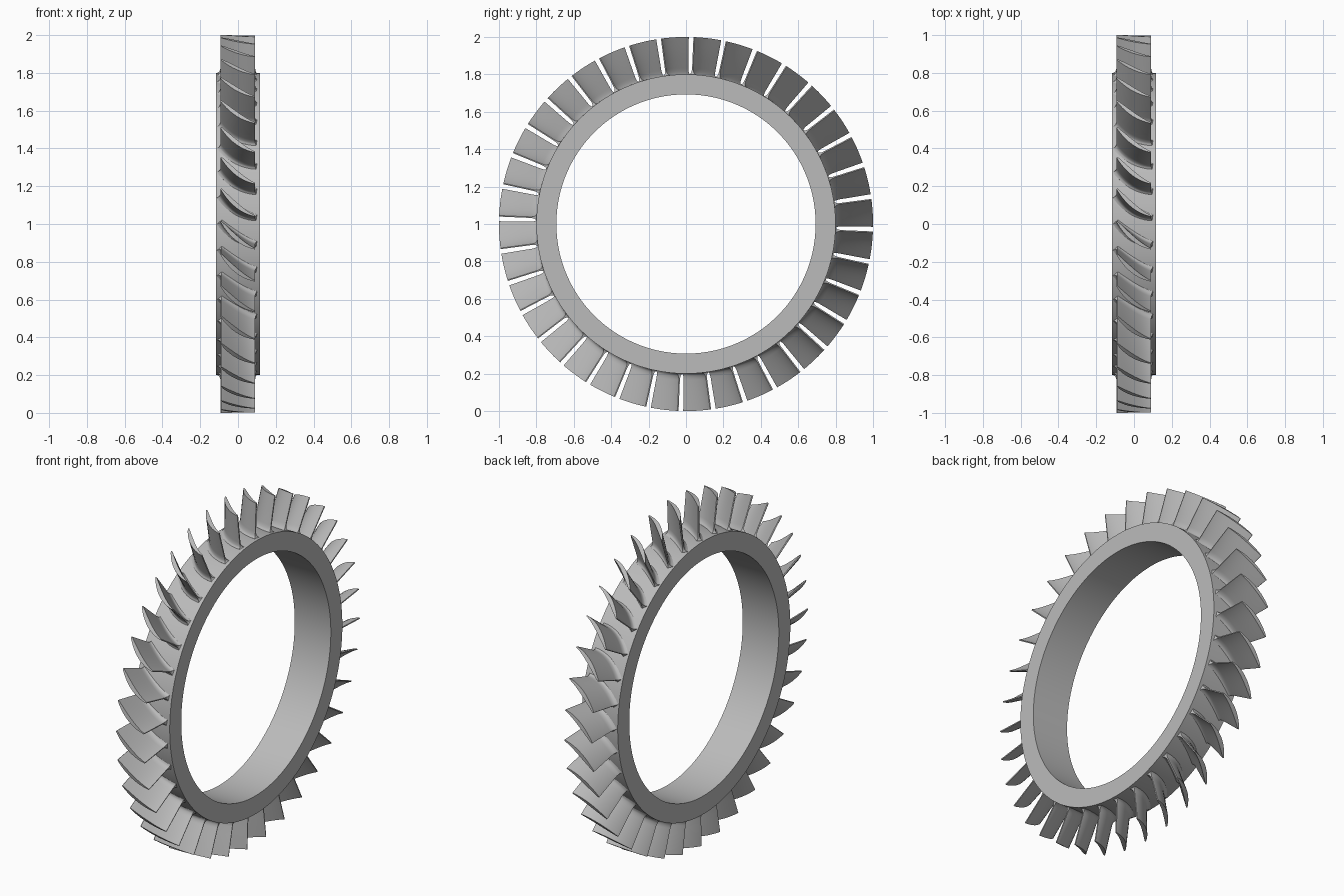
import bpy, bmesh, math
from mathutils import Matrix

if "Cube" in bpy.data.objects:
    bpy.data.objects.remove(bpy.data.objects["Cube"])

BLADES = 36
HUB_R, BORE_R, TIP_R = 0.80, 0.693, 1.0
HALF_W = 0.117

metal = bpy.data.materials.new("grey metal")
metal.use_nodes = True
grey = (0.5, 0.5, 0.5, 1)
metal.diffuse_color = grey
metal.node_tree.nodes["Principled BSDF"].inputs["Base Color"].default_value = grey


def finish(bm, name):
    """Turn a bmesh into a smooth mesh with sharp corners kept."""
    bmesh.ops.recalc_face_normals(bm, faces=bm.faces)
    mesh = bpy.data.meshes.new(name)
    bm.to_mesh(mesh)
    bm.free()
    mesh.materials.append(metal)
    mesh.shade_smooth()
    mesh.set_sharp_from_angle(angle=math.radians(35))
    return mesh


def place(mesh, name, angle=0):
    obj = bpy.data.objects.new(name, mesh)
    obj.location.z = TIP_R
    obj.rotation_euler.x = angle
    bpy.context.collection.objects.link(obj)


def bridge(bm, a, b):
    for i in range(len(a)):
        j = (i + 1) % len(a)
        bm.faces.new((a[i], a[j], b[j], b[i]))


# Hub ring: a rectangular section spun around the x axis
bm = bmesh.new()
section = [(-HALF_W, BORE_R), (HALF_W, BORE_R), (HALF_W, HUB_R), (-HALF_W, HUB_R)]
STEPS = 180
loops = []
for s in range(STEPS):
    turn = Matrix.Rotation(2 * math.pi * s / STEPS, 3, 'X')
    loops.append([bm.verts.new(turn @ Matrix.Identity(3).col[0] * x
                               + turn.col[2] * r) for x, r in section])
for s in range(STEPS):
    bridge(bm, loops[s], loops[(s + 1) % STEPS])
place(finish(bm, "hub_ring"), "hub_ring")


# Blade: a cambered aerofoil lofted outwards, with a flared root fillet
def aerofoil(r, flare, n=14):
    """Closed outline of (x, tangential offset) at radius r."""
    lead, trail = 0.013 * r, -0.132 * r
    upper, lower = [], []
    for i in range(n + 1):
        u = (1 - math.cos(math.pi * i / n)) / 2
        x = -0.09 + 0.18 * u
        sag = 0.022 * 4 * u * (1 - u)
        t = lead + (trail - lead) * u - sag
        slope = ((trail - lead) - 0.088 * (1 - 2 * u)) / 0.18
        size = math.hypot(1, slope)
        nx, nt = -slope / size, 1 / size
        half = 0.003 + 0.009 * math.sin(math.pi * u ** 0.8) + flare
        ends = flare * (2 * u - 1) * 0.6
        upper.append((x + nx * half + ends, t + nt * half))
        lower.append((x - nx * half + ends, t - nt * half))
    return upper + lower[::-1]


bm = bmesh.new()
fillet = 0.035
levels = [HUB_R - 0.01] + [HUB_R + fillet * k / 6 for k in range(7)]
levels += [0.88, 0.92, 0.96, TIP_R]
previous = None
for r in levels:
    rise = min(max((r - HUB_R) / fillet, 0), 1)
    flare = 0.014 * (1 - math.sqrt(1 - (1 - rise) ** 2))
    loop = []
    for x, t in aerofoil(r, flare):
        x = max(-0.112, min(0.112, x))
        loop.append(bm.verts.new((x, -r * math.cos(t / r), r * math.sin(t / r))))
    if previous:
        bridge(bm, previous, loop)
    previous = loop
# Tip cap as quads across the thickness, so it follows the outer cylinder
count = len(previous)
for i in range(count // 2 - 1):
    bm.faces.new((previous[i], previous[i + 1],
                  previous[count - 2 - i], previous[count - 1 - i]))
blade_mesh = finish(bm, "blade")
for k in range(BLADES):
    place(blade_mesh, f"blade_{k + 1}", 2 * math.pi * k / BLADES)
